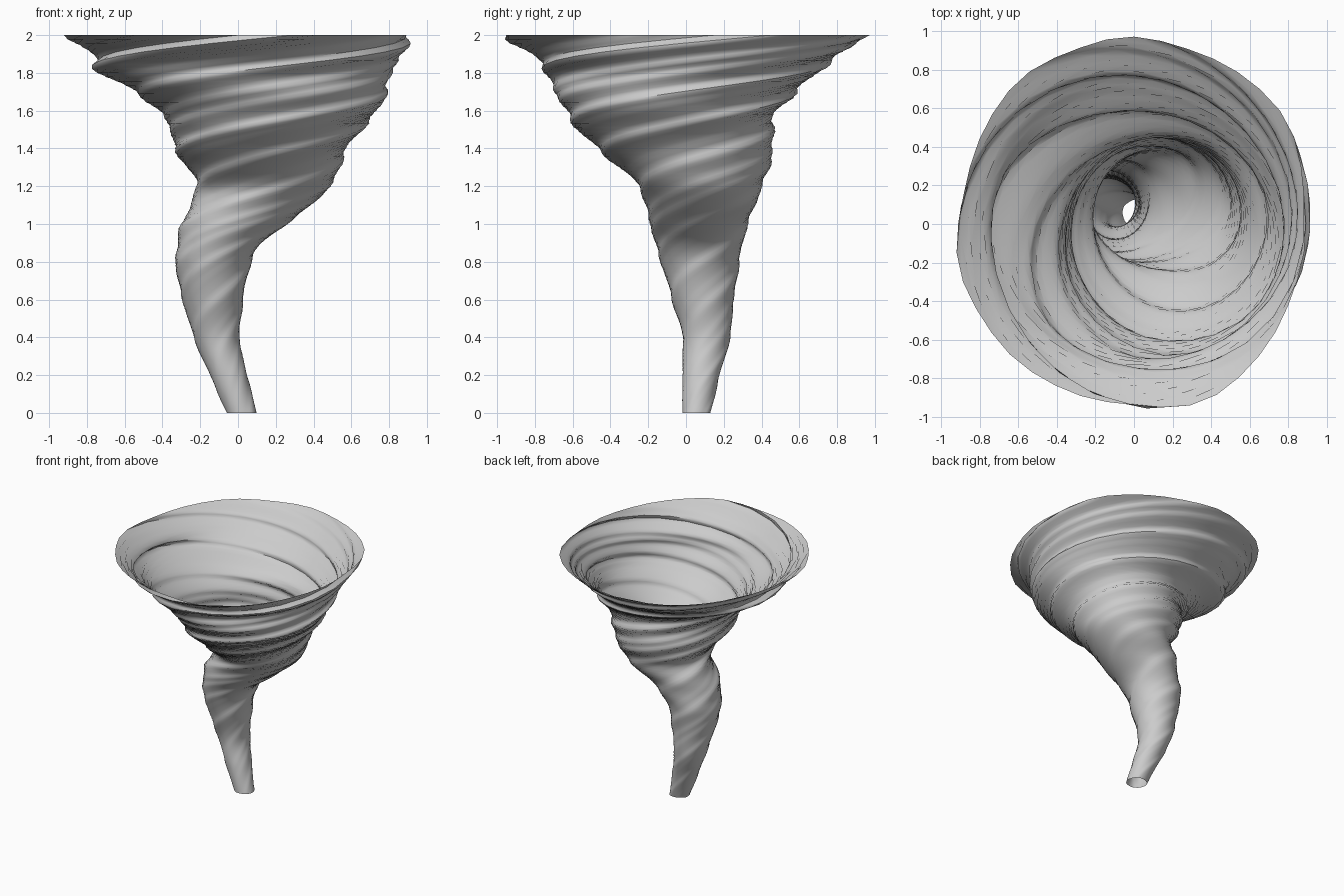
import bpy, bmesh
from math import pi, sin, cos, radians

if "Cube" in bpy.data.objects:
    bpy.data.objects.remove(bpy.data.objects["Cube"])

# Funnel outline: height, x min, x max, y min, y max
OUTLINE = [
    (0.0, -.06, .10, -.02, .13), (0.2, -.15, .05, -.02, .18),
    (0.4, -.235, .01, -.02, .235), (0.6, -.295, .03, -.075, .255),
    (0.8, -.335, .07, -.135, .285), (0.9, -.32, .13, -.165, .305),
    (1.0, -.305, .26, -.195, .325), (1.1, -.255, .39, -.215, .375),
    (1.2, -.22, .495, -.255, .40), (1.3, -.275, .54, -.355, .45),
    (1.4, -.34, .585, -.475, .465), (1.5, -.365, .655, -.58, .465),
    (1.6, -.425, .75, -.64, .49), (1.7, -.555, .79, -.705, .59),
    (1.8, -.735, .82, -.74, .705), (1.9, -.79, .88, -.835, .825),
    (2.0, -.92, .92, -.97, .98)]
SIDES, RINGS = 40, 90


def outline_at(z):
    """Smoothly interpolated outline (cubic Hermite)."""
    n = len(OUTLINE)
    i = max(k for k in range(n - 1) if OUTLINE[k][0] <= z + 1e-9)
    a, b = OUTLINE[i], OUTLINE[i + 1]
    p, q = OUTLINE[max(i - 1, 0)], OUTLINE[min(i + 2, n - 1)]
    h = b[0] - a[0]
    t = (z - a[0]) / h
    out = []
    for k in range(1, 5):
        m0 = (b[k] - p[k]) / (b[0] - p[0]) * h
        m1 = (q[k] - a[k]) / (q[0] - a[0]) * h
        out.append((2*t**3 - 3*t**2 + 1) * a[k] + (t**3 - 2*t**2 + t) * m0
                   + (3*t**2 - 2*t**3) * b[k] + (t**3 - t**2) * m1)
    return out


def ridges(phi):
    """Irregular cross-section that is twisted up the funnel."""
    p = phi + radians(60)
    return (0.99 + 0.018 * cos(4 * p) + 0.011 * cos(3 * p)
            + 0.009 * cos(7 * p + 0.8) + 0.004 * cos(11 * p + 2.0))


# Twisting open shell, its edges running along the spiral ridges
bm = bmesh.new()
rings = []
twist = -2 * pi * 2 / 0.62
for j in range(RINGS + 1):
    z = 2 * j / RINGS
    x0, x1, y0, y1 = outline_at(z)
    ring = []
    for i in range(SIDES):
        phi = 2 * pi * i / SIDES
        # the spiral is steeper near the ground
        th = phi + 2 * pi * (z - 2) / (0.75 - 0.1 * z)
        r = ridges(phi)
        ring.append(bm.verts.new(((x0 + x1) / 2 + (x1 - x0) / 2 * r * cos(th),
                                  (y0 + y1) / 2 + (y1 - y0) / 2 * r * sin(th), z)))
    rings.append(ring)
for lo, hi in zip(rings, rings[1:]):
    for i in range(SIDES):
        k = (i + 1) % SIDES
        bm.faces.new((lo[i], lo[k], hi[k], hi[i]))

mesh = bpy.data.meshes.new("whirlwind_funnel")
bm.to_mesh(mesh)
bm.free()
funnel = bpy.data.objects.new("whirlwind_funnel", mesh)
bpy.context.collection.objects.link(funnel)
bpy.context.view_layer.objects.active = funnel
funnel.select_set(True)
bpy.ops.object.shade_smooth_by_angle(angle=radians(50))
